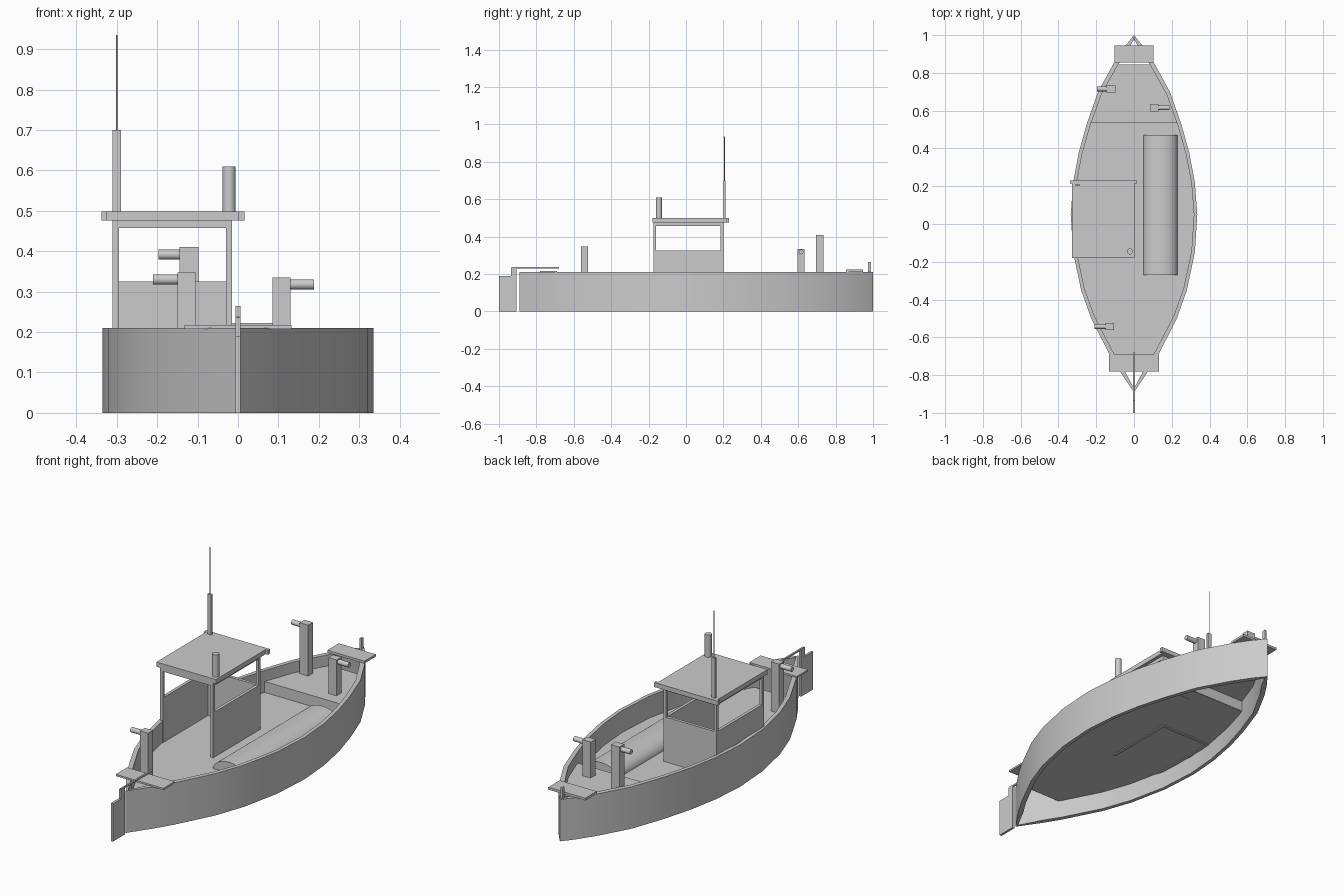
import bpy, bmesh, math

if "Cube" in bpy.data.objects:
    bpy.data.objects.remove(bpy.data.objects["Cube"])

grey = bpy.data.materials.new("light grey")
grey.diffuse_color = (0.6, 0.6, 0.6, 1)
grey.use_nodes = True
grey.node_tree.nodes["Principled BSDF"].inputs["Base Color"].default_value = grey.diffuse_color


def finish(name, verts, faces, smooth=False):
    me = bpy.data.meshes.new(name)
    me.from_pydata(verts, [], faces)
    bm = bmesh.new()
    bm.from_mesh(me)
    bmesh.ops.recalc_face_normals(bm, faces=bm.faces)
    bm.to_mesh(me)
    bm.free()
    me.materials.append(grey)
    ob = bpy.data.objects.new(name, me)
    bpy.context.collection.objects.link(ob)
    if smooth:
        bpy.ops.object.select_all(action='DESELECT')
        ob.select_set(True)
        bpy.context.view_layer.objects.active = ob
        bpy.ops.object.shade_smooth_by_angle(angle=math.radians(35))
    return ob


def prism(name, loop_a, loop_b, smooth=False):
    """Closed solid between two matching loops."""
    n = len(loop_a)
    faces = [(i, (i + 1) % n, n + (i + 1) % n, n + i) for i in range(n)]
    faces += [tuple(range(n)), tuple(range(n, 2 * n))]
    return finish(name, loop_a + loop_b, faces, smooth)


def box(name, x, y, z):
    ring = [(x[0], y[0]), (x[1], y[0]), (x[1], y[1]), (x[0], y[1])]
    return prism(name, [(a, b, z[0]) for a, b in ring], [(a, b, z[1]) for a, b in ring])


def rod(name, axis, start, end, c, r, n=20):
    ring = [(r * math.cos(2 * math.pi * i / n), r * math.sin(2 * math.pi * i / n)) for i in range(n)]

    def put(t):
        if axis == 'x':
            return [(t, c[0] + a, c[1] + b) for a, b in ring]
        return [(c[0] + a, c[1] + b, t) for a, b in ring]
    return prism(name, put(start), put(end), True)


# Hull half-widths from stern to bow
PLAN = [(-.89, 0), (-.78, .075), (-.69, .13), (-.5, .227), (-.35, .28), (-.15, .322), (.05, .335),
        (.22, .322), (.38, .292), (.53, .25), (.7, .19), (.855, .105), (.945, .045), (1.0, 0)]


def half_width(y):
    for (y0, w0), (y1, w1) in zip(PLAN, PLAN[1:]):
        if y0 <= y <= y1:
            return w0 + (w1 - w0) * (y - y0) / (y1 - y0)
    return 0


# Hull shell: open below, with a thin rim
outer = [(w, y) for y, w in PLAN] + [(-w, y) for y, w in PLAN[-2:0:-1]]
inner = [(math.copysign(max(abs(x) - .018, 0), x), .055 + (y - .055) * .98) for x, y in outer]
n = len(outer)
verts = []
for ring, z in ((outer, 0), (outer, .21), (inner, .21), (inner, 0)):
    verts += [(x, y, z) for x, y in ring]
faces = []
for k in range(4):
    for i in range(n):
        j = (i + 1) % n
        a, b = k * n, ((k + 1) % 4) * n
        faces.append((a + i, a + j, b + j, b + i))
finish("hull", verts, faces, True)


# Decks, stopping short of both tips
def deck(name, y0, y1, z):
    ys = [y0] + [y for y, w in PLAN if y0 < y < y1] + [y1]
    right = [(half_width(y) - .012, y) for y in ys]
    ring = right + [(-x, y) for x, y in reversed(right)]
    prism(name, [(x, y, z - .008) for x, y in ring], [(x, y, z) for x, y in ring])


deck("main_deck", -.69, .54, .10)
deck("foredeck", .535, .845, .155)
w = half_width(.54) - .012
box("deck_step", (-w, w), (.535, .543), (.093, .155))

# Rounded hatch along the right side
arc = [(.14 + .09 * math.cos(math.pi * i / 12), .10 + .055 * math.sin(math.pi * i / 12)) for i in range(13)]
arc += [(.05, .09), (.23, .09)]
prism("rounded_hatch", [(x, -.27, z) for x, z in arc], [(x, .47, z) for x, z in arc], True)

# Cabin: three window walls, open front
T = .015
X0, X1, Y0, Y1 = -.31, -.015, -.175, .2
SILL, HEAD, TOP = .325, .458, .476
for name, xr in (("left", (X0, X0 + T)), ("right", (X1 - T, X1))):
    box(name + "_cabin_wall", xr, (Y0, Y1), (.088, SILL))
    box(name + "_cabin_header", xr, (Y0, Y1), (HEAD, TOP))
    for end, yr in (("front", (Y0, Y0 + T)), ("back", (Y1 - T, Y1))):
        box(name + "_" + end + "_cabin_post", xr, yr, (SILL, HEAD))
box("back_cabin_wall", (X0 + T, X1 - T), (Y1 - T, Y1), (.088, SILL))
box("back_cabin_header", (X0 + T, X1 - T), (Y1 - T, Y1), (HEAD, TOP))
box("front_cabin_header", (X0 + T, X1 - T), (Y0, Y0 + T), (HEAD, TOP))
box("cabin_roof", (-.327, .003), (-.18, .217), (TOP, .499))
box("roof_brim", (-.338, .016), (.215, .23), (TOP, .499))
rod("chimney", 'z', .49, .61, (-.022, -.145), .016)
box("mast", (-.31, -.289), (.2, .212), (.49, .70))
rod("antenna", 'z', .69, .935, (-.30, .206), .0015, 8)

# Mooring posts with side drums
for name, x0, x1, tip, y, z0, z1, zc in (
        ("stern", -.15, -.105, -.21, -.543, .10, .347, .33),
        ("left_bow", -.145, -.098, -.197, .715, .155, .41, .392),
        ("right_bow", .085, .13, .188, .615, .155, .335, .318)):
    box(name + "_post", (x0, x1), (y - .019, y + .019), (z0 - .005, z1))
    rod(name + "_drum", 'x', x0 if tip < 0 else x1, tip, (y, zc), .0125)

# End plates and stem post
box("stern_plate", (-.132, .132), (-.78, -.69), (.208, .217))
box("bow_plate", (-.103, .103), (.855, .945), (.211, .223))
box("stem_post", (-.006, .006), (.972, .988), (.18, .264))

# Rudder and tiller
box("rudder", (-.006, .006), (-1.0, -.905), (0, .19))
box("rudder_stock", (-.006, .006), (-.935, -.905), (.18, .236))
box("tiller", (-.004, .004), (-.93, -.68), (.23, .238))
